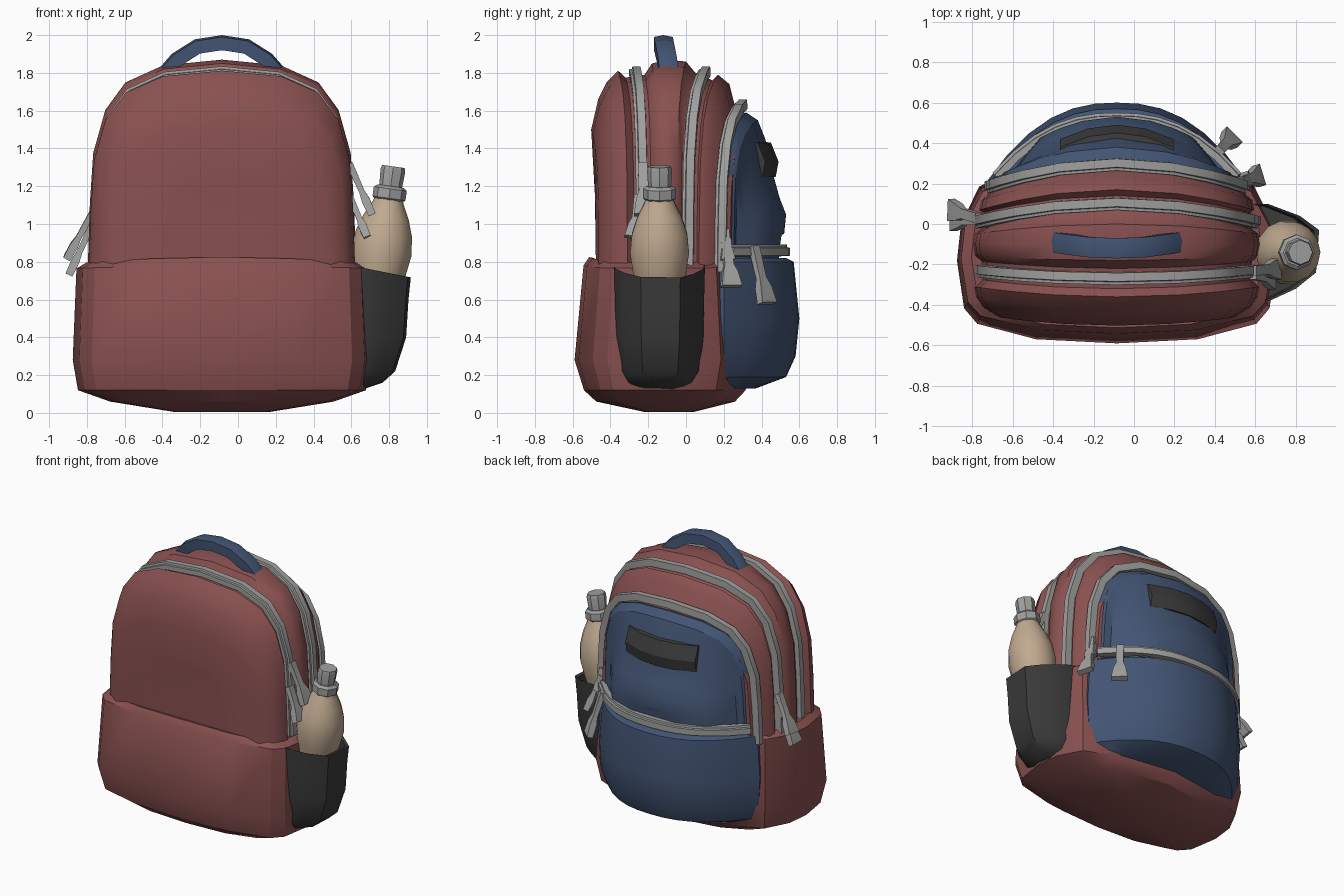
import bpy, bmesh, math
from mathutils import Vector, Matrix

cube = bpy.data.objects.get("Cube")
if cube:
    bpy.data.objects.remove(cube, do_unlink=True)

CX = -0.085  # centre line of the bag


def material(name, rgb):
    m = bpy.data.materials.new(name)
    m.use_nodes = True
    m.diffuse_color = (*rgb, 1)
    m.node_tree.nodes["Principled BSDF"].inputs["Base Color"].default_value = (*rgb, 1)
    return m


RED = material("faded red cloth", (0.25, 0.082, 0.08))
BLUE = material("navy cloth", (0.055, 0.09, 0.172))
GREY = material("grey metal", (0.35, 0.35, 0.345))
TAN = material("tan plastic", (0.53, 0.40, 0.28))
DARK = material("dark mesh cloth", (0.043, 0.043, 0.043))


def loft(name, rings, mat, angle=30):
    """Skin a row of closed rings and cap both ends."""
    bm = bmesh.new()
    rows = [[bm.verts.new(p) for p in ring] for ring in rings]
    n = len(rows[0])
    for a, b in zip(rows, rows[1:]):
        for i in range(n):
            j = (i + 1) % n
            bm.faces.new((a[i], a[j], b[j], b[i]))
    bm.faces.new(rows[0])
    bm.faces.new(rows[-1])
    bmesh.ops.recalc_face_normals(bm, faces=bm.faces)
    mesh = bpy.data.meshes.new(name)
    bm.to_mesh(mesh)
    bm.free()
    mesh.materials.append(mat)
    mesh.shade_smooth()
    mesh.set_sharp_from_angle(angle=math.radians(angle))
    ob = bpy.data.objects.new(name, mesh)
    bpy.context.collection.objects.link(ob)
    return ob


def mirrored(half):
    """Half outline from the side to the centre line, made whole."""
    return [(-u, v) for u, v in half] + [(u, v) for u, v in reversed(half[:-1])]


ARCH = mirrored([(1, 0), (1, .14), (.985, .4), (.96, .61), (.87, .79),
                 (.72, .905), (.44, .976), (0, 1)])


def arch(y, bow, w, h, base=0.6):
    """Arch outline at depth y, bowed away from y toward its sides."""
    return [Vector((CX + u * w, y - bow * (u * w) ** 2, base + v * (h - base)))
            for u, v in ARCH]


def strip(name, path, across, profile, mat):
    """Sweep a profile of (across, outward) pairs along a path."""
    rings = []
    for i, p in enumerate(path):
        t = path[min(i + 1, len(path) - 1)] - path[max(i - 1, 0)]
        out = t.cross(across).normalized()
        rings.append([p + across * a + out * o for a, o in profile])
    return loft(name, rings, mat)


# Upper body: padded layers with grooves for the zips (y, bow, half width, height)
loft("upper_body", [arch(*s) for s in [
    (-.485, -.08, .32, 1.2), (-.502, -.12, .58, 1.5), (-.465, -.12, .66, 1.66),
    (-.42, -.12, .695, 1.75), (-.36, -.1, .705, 1.812), (-.32, -.1, .67, 1.775),
    (-.22, -.08, .67, 1.79), (-.18, -.05, .70, 1.85), (-.10, 0, .71, 1.87),
    (0, .1, .70, 1.86), (.05, .17, .67, 1.80), (.14, .19, .66, 1.76),
    (.17, .22, .68, 1.79), (.23, .25, .67, 1.74), (.26, .27, .63, 1.62),
    (.33, .27, .60, 1.56), (.34, .25, .3, 1.2)]], RED, 42)

# Lower body: wider tub with a lip at the top and a rounded bottom
TUB = mirrored([(0, -.58), (.40, -.56), (.69, -.485), (.755, -.41), (.79, -.18),
                (.77, 0), (.68, .18), (.45, .28), (0, .35)])[:-1]


def tub_ring(z, sx, sy, rise=0):
    return [(CX + x * sx, -.08 + (y + .08) * sy, z + rise * (1 - (x / .79) ** 2))
            for x, y in TUB]


loft("lower_body", [tub_ring(*r) for r in [
    (.79, .88, .82, .03), (.795, .91, .865, .03), (.765, .975, .925, .015),
    (.28, 1, 1.02), (.12, .965, .92), (.06, .75, .79), (.005, .32, .28)]], RED)


# Blue pockets on the back
def back_curve(w, back, edge, z):
    """Bulging curve across the back, from one side to the other."""
    return [Vector((CX + t * w, back - (back - edge) * abs(t) ** 2.4, z))
            for t in [i / 6 for i in range(-6, 7)]]


def pocket_ring(z, w, back):
    return back_curve(w, back, .2, z) + [(CX + w * .95, .05, z), (CX - w * .95, .05, z)]


loft("upper_pocket", [arch(*s, .82) for s in [
    (.27, .25, .60, 1.58), (.32, .3, .59, 1.59), (.38, .4, .56, 1.55),
    (.42, .6, .51, 1.45), (.465, .7, .48, 1.25), (.495, .72, .44, 1.14),
    (.53, .72, .38, 1.05), (.52, .72, .2, .95)]], BLUE)
loft("lower_pocket", [pocket_ring(*r) for r in [
    (.82, .60, .53), (.80, .63, .57), (.5, .65, .60), (.3, .64, .58),
    (.19, .59, .53), (.13, .49, .37)]], BLUE)

# Dark grip patch on the upper pocket
PATCH = [(.38, 1.44), (.45, 1.43), (.49, 1.33), (.475, 1.25), (.40, 1.26)]
loft("grip_patch", [[(CX + x, y - .9 * x * x, z) for y, z in PATCH]
                    for x in (-.28, -.14, 0, .14, .28)], DARK)

# Zips: a flat raised tape with a step along one edge
TAPE = [(-.031, -.03), (-.031, .004), (-.017, .006), (-.014, .02),
        (.028, .02), (.031, -.03)]
Y = Vector((0, 1, 0))
for name, spec in [("front_zip", (-.27, -.08, .682, 1.815)),
                   ("middle_zip", (.10, .19, .69, 1.815)),
                   ("rear_zip", (.295, .28, .635, 1.64))]:
    strip(name, arch(*spec)[1:-1], Y, TAPE, GREY)
strip("pocket_zip", back_curve(.6, .53, .24, .86), Vector((0, 0, -1)), TAPE, GREY)

# Carry handle
grip = [(-.30, 1.80, -.09), (-.24, 1.87, -.10), (-.13, 1.94, -.115), (0, 1.96, -.12),
        (.13, 1.94, -.115), (.24, 1.87, -.10), (.30, 1.80, -.09)]
strip("carry_handle", [Vector((CX + x, y, z)) for x, z, y in grip], Y,
      [(-.05, -.04), (-.05, .03), (0, .04), (.05, .03), (.05, -.04)], BLUE)


# Zip pulls: flat tags that widen toward the end
def pull(name, a, b, out, wide=.11):
    a, b, out = Vector(a), Vector(b), Vector(out).normalized()
    d = (b - a).normalized()
    side = d.cross(out).normalized()
    thick = side.cross(d)
    rings = []
    for t, w, h in [(0, .05, .035), (.55, .05, .03), (.72, wide * .75, .045), (1, wide, .04)]:
        c = a.lerp(b, t)
        rings.append([c + side * (i * w / 2) + thick * (j * h / 2)
                      for i, j in ((-1, -1), (1, -1), (1, 1), (-1, 1))])
    loft(name, rings, GREY)


pull("front_pull_upper", (.59, -.23, 1.32), (.71, -.22, 1.05), (1, 0, .3))
pull("front_pull_lower", (.59, -.25, 1.15), (.685, -.27, .93), (1, 0, .3))
pull("middle_pull_upper", (-.77, .03, 1.06), (-.905, .07, .82), (-1, 0, .3))
pull("middle_pull_lower", (-.77, .02, 1.0), (-.895, .02, .73), (-1, 0, .3))
pull("rear_slider", (.53, .20, .97), (.56, .22, .81), (1, .3, .2), .08)
pull("rear_pull", (.53, .21, .92), (.62, .24, .67), (1, .3, .3))
pull("pocket_pull", (.42, .36, .88), (.485, .43, .58), (.7, .7, .3))

# Open mesh pocket on the side
OUTLINE = [(.5, -.38), (.67, -.38), (.80, -.32), (.90, -.24), (.915, -.03),
           (.82, .04), (.66, .10), (.5, .10)]


def mesh_ring(z, s, dip=0):
    return [(.5 + (x - .5) * s, -.15 + (y + .15) * (.45 + .55 * s), z - dip * (x - .5))
            for x, y in OUTLINE]


loft("side_pocket", [mesh_ring(*r) for r in [
    (.12, .35), (.16, .64), (.22, .80), (.4, .94), (.6, .97),
    (.80, 1, .2), (.795, .94, .2), (.6, .9)]], DARK)


# Bottle, leaning slightly outward
def lathe(name, profile, sides, mat, angle):
    rings = [[(r * math.cos(math.tau * i / sides), r * math.sin(math.tau * i / sides), z)
              for i in range(sides)] for r, z in profile]
    ob = loft(name, rings, mat, angle)
    ob.matrix_world = (Matrix.Translation((.745, -.14, .75))
                       @ Matrix.Rotation(math.radians(8), 4, "Y"))


lathe("bottle", [(.08, -.4), (.11, -.36), (.125, -.1), (.145, 0), (.16, .1), (.15, .2),
                 (.12, .29), (.085, .36), (.065, .41), (.06, .45)], 14, TAN, 40)
lathe("bottle_collar", [(.07, .375), (.088, .39), (.088, .44), (.07, .455)], 8, GREY, 25)
lathe("bottle_cap", [(.06, .44), (.066, .54), (.06, .56)], 8, GREY, 25)
